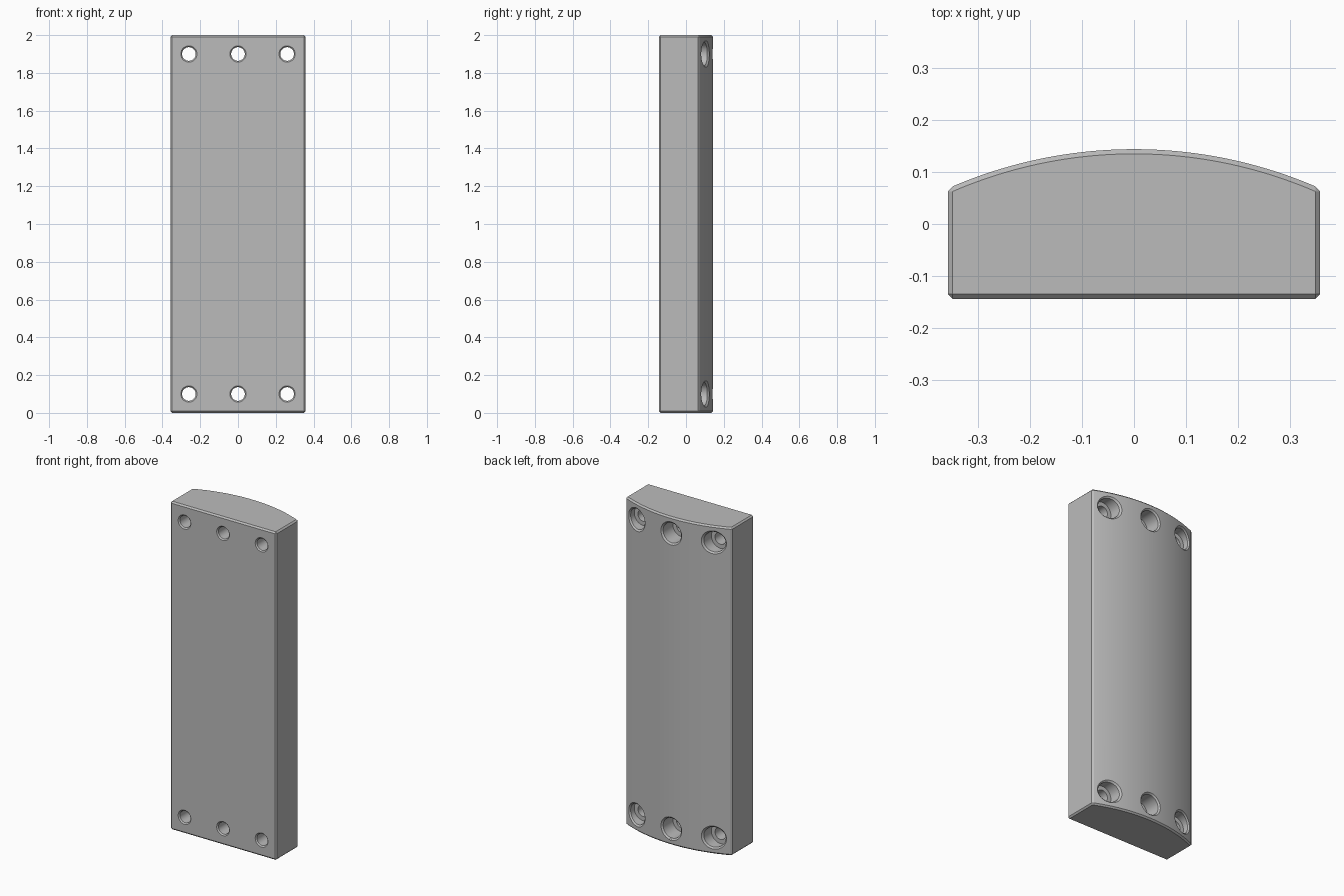
import bpy, bmesh, math

cube = bpy.data.objects.get("Cube")
if cube:
    bpy.data.objects.remove(cube, do_unlink=True)

HALF_W, HALF_D, HEIGHT = 0.358, 0.144, 2.0
RADIUS, CHAMFER = 0.887, 0.009
ARC_STEPS, HOLE_STEPS = 48, 48


def back_y(x, inset=0.0):
    """Depth of the curved back at x."""
    return HALF_D - RADIUS + math.sqrt((RADIUS - inset) ** 2 - x * x)


def outline(inset):
    """Bar cross-section with chamfered corners, shrunk by inset."""
    w, c = HALF_W - inset, HALF_W - CHAMFER
    front, side_end = -HALF_D, back_y(c, CHAMFER)
    pts = [(-c, front + inset), (c, front + inset),
           (w, front + CHAMFER), (w, side_end)]
    for i in range(ARC_STEPS + 1):
        x = c * (1 - 2 * i / ARC_STEPS)
        pts.append((x, back_y(x, inset)))
    return pts + [(-w, side_end), (-w, front + CHAMFER)]


def loft(bm, loops):
    """Skin a list of closed loops and cap both ends."""
    rings = [[bm.verts.new(p) for p in loop] for loop in loops]
    n = len(rings[0])
    for a, b in zip(rings, rings[1:]):
        for i in range(n):
            j = (i + 1) % n
            bm.faces.new((a[i], a[j], b[j], b[i]))
    bm.faces.new(rings[0][::-1])
    bm.faces.new(rings[-1])


def make_object(name, bm):
    bmesh.ops.remove_doubles(bm, verts=bm.verts, dist=1e-5)
    bmesh.ops.recalc_face_normals(bm, faces=bm.faces)
    mesh = bpy.data.meshes.new(name)
    bm.to_mesh(mesh)
    bm.free()
    obj = bpy.data.objects.new(name, mesh)
    bpy.context.collection.objects.link(obj)
    return obj


# Curved-back bar with chamfered edges
bm = bmesh.new()
levels = [(0, CHAMFER), (CHAMFER, 0), (HEIGHT - CHAMFER, 0), (HEIGHT, CHAMFER)]
loft(bm, [[(x, y, z) for x, y in outline(inset)] for z, inset in levels])
bar = make_object("curved_bar", bm)

# Counterbored bolt holes: (radius, depth, whether depth follows the back)
STEPS = [(0.051, -0.152, False), (0.036, -0.137, False), (0.036, 0.04, False),
         (0.061, 0.04, False), (0.061, -0.009, True), (0.070, 0.0, True),
         (0.080, 0.01, True), (0.080, 0.2, False)]
bm = bmesh.new()
for hx in (-0.26, 0, 0.26):
    for hz in (0.1, HEIGHT - 0.1):
        loops = []
        for r, depth, follow in STEPS:
            loop = []
            for i in range(HOLE_STEPS):
                a = math.tau * i / HOLE_STEPS
                x, z = hx + r * math.cos(a), hz + r * math.sin(a)
                loop.append((x, depth + (back_y(x) if follow else 0), z))
            loops.append(loop)
        loft(bm, loops)
cutter = make_object("hole_cutter", bm)
cutter.hide_render = True

# Cut the holes, then drop the cutter
bpy.ops.object.select_all(action='DESELECT')
bpy.context.view_layer.objects.active = bar
bar.select_set(True)
cut = bar.modifiers.new("bolt_holes", 'BOOLEAN')
cut.operation, cut.solver, cut.object = 'DIFFERENCE', 'EXACT', cutter
bpy.ops.object.modifier_apply(modifier=cut.name)
bpy.data.objects.remove(cutter, do_unlink=True)

# Plain grey metal
grey = bpy.data.materials.new("grey_metal")
grey.use_nodes = True
colour = (0.5, 0.5, 0.5, 1)
grey.diffuse_color = colour
grey.node_tree.nodes["Principled BSDF"].inputs["Base Color"].default_value = colour
bar.data.materials.clear()
bar.data.materials.append(grey)
bpy.ops.object.shade_smooth_by_angle(angle=math.radians(20))
